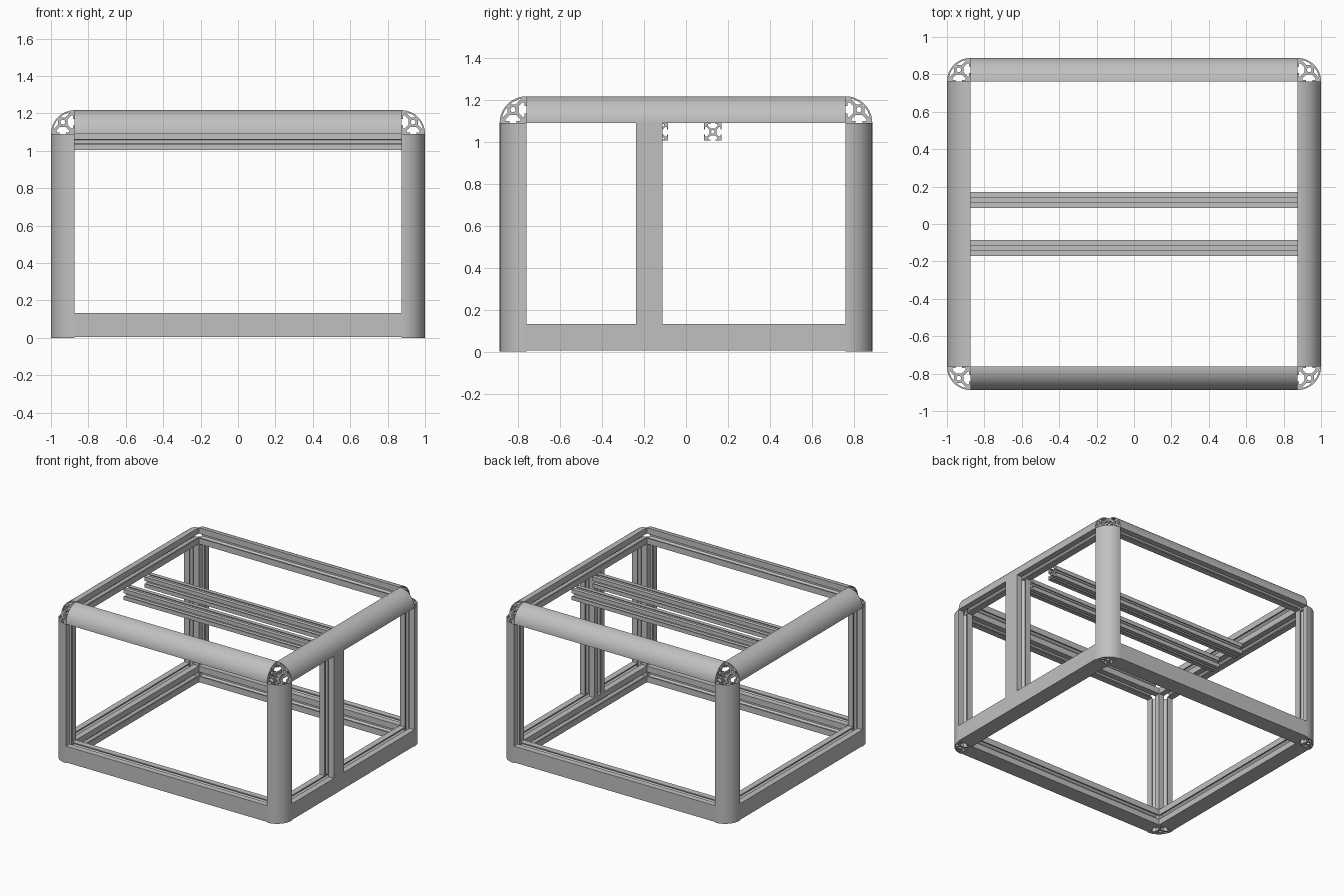
import bpy
import math
from mathutils import Matrix, Vector

cube = bpy.data.objects.get("Cube")
if cube:
    bpy.data.objects.remove(cube, do_unlink=True)

# Overall sizes
W, D, S = 1.0, 0.888, 0.127        # half width, half depth, profile size
POST = 1.09                        # post height
LIFT = 0.005                       # gap under the bottom rails
BAR = S * 2 / 3                    # small crossbar profile size

metal = bpy.data.materials.new("aluminium grey")
metal.use_nodes = True
grey = (0.53, 0.53, 0.53, 1)
metal.diffuse_color = grey
metal.node_tree.nodes["Principled BSDF"].inputs["Base Color"].default_value = grey


# Cross-section pieces, with the profile half size equal to 15
def turn(points, k):
    for _ in range(k % 4):
        points = [(-y, x) for x, y in points]
    return points


def arc(cx, cy, r, a0, a1, n):
    angles = [math.radians(a0 + (a1 - a0) * i / n) for i in range(n + 1)]
    return [(cx + r * math.cos(a), cy + r * math.sin(a)) for a in angles]


cavity = [(13, -8.2), (10.7, -8.2), (6, -3.5), (6, 3.5), (10.7, 8.2), (13, 8.2)]
slot = [(15, -4.1), (13, -4.1)] + cavity + [(13, 4.1), (15, 4.1)]
bore = arc(0, 0, 3, 0, 337.5, 15)


def square_profile(open_sides):
    """Square section with T-slots on open sides and hollow cells elsewhere."""
    outline, cells = [], [bore]
    for k in range(4):
        outline += turn([(15, -15)], k)
        if k in open_sides:
            outline += turn(slot, k)
        else:
            cells.append(turn(cavity, k))
    return [outline] + cells


def round_profile():
    """Quarter-round section with T-slots on its two flat sides."""
    outline = slot + [(15, 15)] + turn(slot, 1) + arc(15, 15, 30, 180, 270, 18)
    cell = arc(15, 15, 28, 192, 215, 5) + [(-6, -3), (-6, 3.5), (-10.7, 8.2)]
    return [outline, bore, cell, [(y, x) for x, y in cell]]


def extrusion(name, profile, size, centre, length, u, v):
    """Extrude a profile; u and v are the world directions of its x and y."""
    curve = bpy.data.curves.new(name, "CURVE")
    curve.dimensions = "2D"
    curve.fill_mode = "BOTH"
    curve.extrude = length / 2
    for ring in profile:
        spline = curve.splines.new("POLY")
        spline.points.add(len(ring) - 1)
        for p, (x, y) in zip(spline.points, ring):
            p.co = (x * size / 30, y * size / 30, 0, 1)
        spline.use_cyclic_u = True
    curve.materials.append(metal)
    obj = bpy.data.objects.new(name, curve)
    bpy.context.scene.collection.objects.link(obj)
    u, v = Vector(u), Vector(v)
    turned = Matrix((u, v, u.cross(v))).transposed().to_4x4()
    obj.matrix_world = Matrix.Translation(centre) @ turned
    parts.append(obj)


parts = []
quarter = round_profile()
two_slots = square_profile((0, 1))
three_slots = square_profile((0, 1, 3))
four_slots = square_profile((0, 1, 2, 3))
px, py = W - S / 2, D - S / 2
len_x, len_y = 2 * (W - S), 2 * (D - S)
up, down = (0, 0, 1), (0, 0, -1)
top_z, low_z = POST + S / 2, LIFT + S / 2

# Corner posts
for sx, side in ((-1, "right"), (1, "left")):
    for sy, end in ((-1, "front"), (1, "back")):
        extrusion(f"{end}_{side}_post", quarter, S, (sx * px, sy * py, POST / 2),
                  POST, (-sx, 0, 0), (0, -sy, 0))

# Top and bottom rails
for level, z, profile, v in (("top", top_z, quarter, down),
                             ("bottom", low_z, two_slots, up)):
    for s, end, side in ((-1, "front", "right"), (1, "back", "left")):
        extrusion(f"{level}_{end}_rail", profile, S, (0, s * py, z),
                  len_x, (0, -s, 0), v)
        extrusion(f"{level}_{side}_rail", profile, S, (s * px, 0, z),
                  len_y, (-s, 0, 0), v)

# Single middle post on the left side
base = LIFT + S
extrusion("middle_post", three_slots, S, (px, -0.175, (base + POST) / 2),
          POST - base, (-1, 0, 0), (0, -1, 0))

# Pair of thin crossbars hung below the top rails
for s, end in ((-1, "front"), (1, "back")):
    extrusion(f"{end}_crossbar", four_slots, BAR, (0, s * 0.128, POST - BAR / 2),
              len_x, (0, 1, 0), up)

# Turn the parts into meshes and smooth only the curved faces
bpy.ops.object.select_all(action="DESELECT")
for part in parts:
    part.select_set(True)
bpy.context.view_layer.objects.active = parts[0]
bpy.ops.object.convert(target="MESH")
bpy.ops.object.shade_smooth_by_angle(angle=math.radians(30))
